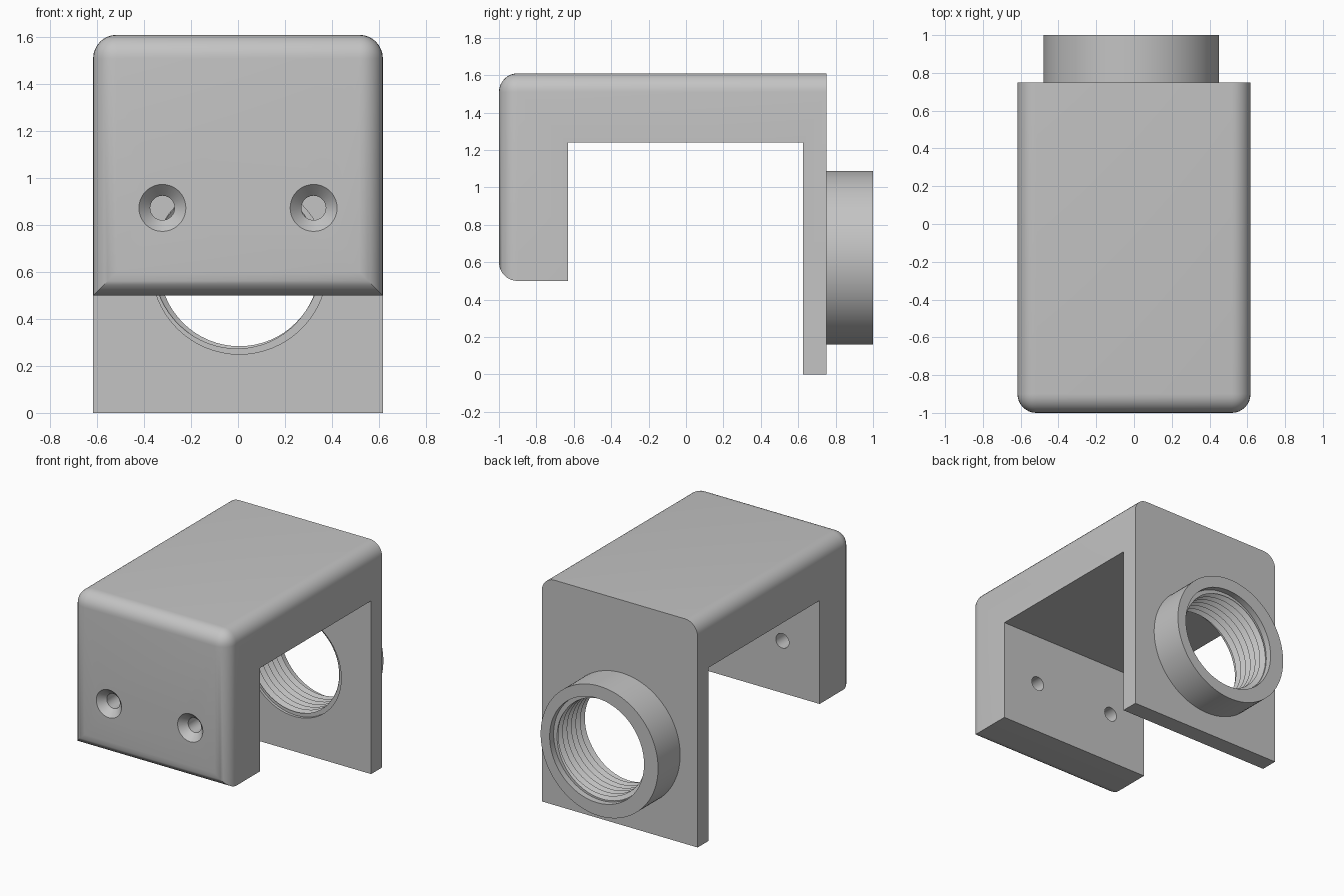
import bpy, bmesh, math
from mathutils import Vector

cube = bpy.data.objects.get("Cube")
if cube:
    bpy.data.objects.remove(cube, do_unlink=True)

grey = bpy.data.materials.new("plain grey")
grey.use_nodes = True
COLOUR = (0.55, 0.55, 0.55, 1)
grey.diffuse_color = COLOUR
grey.node_tree.nodes["Principled BSDF"].inputs["Base Color"].default_value = COLOUR

HALF_W, FRONT, BACK, TOP, LOW = 0.617, -1.0, 0.75, 1.61, 0.5
AXIS_Z = 0.624


def make_object(name, bm):
    bmesh.ops.recalc_face_normals(bm, faces=bm.faces[:])
    mesh = bpy.data.meshes.new(name)
    bm.to_mesh(mesh)
    bm.free()
    mesh.materials.append(grey)
    obj = bpy.data.objects.new(name, mesh)
    bpy.context.collection.objects.link(obj)
    return obj


def lathe(name, x, z, profile, sides):
    """Closed solid turned about the y axis from (y, radius) pairs."""
    bm = bmesh.new()
    rings = []
    for y, r in profile:
        angles = [2 * math.pi * j / sides for j in range(sides)]
        rings.append([bm.verts.new((x + r * math.cos(a), y, z + r * math.sin(a))) for a in angles])
    for low, high in zip(rings, rings[1:]):
        for j in range(sides):
            k = (j + 1) % sides
            bm.faces.new((low[j], low[k], high[k], high[j]))
    bm.faces.new(rings[0])
    bm.faces.new(rings[-1])
    return make_object(name, bm)


def combine(target, tool, operation):
    """Apply a boolean and discard the tool."""
    tool.hide_render = True
    mod = target.modifiers.new("combine", 'BOOLEAN')
    mod.operation, mod.object, mod.solver = operation, tool, 'EXACT'
    graph = bpy.context.evaluated_depsgraph_get()
    mesh = bpy.data.meshes.new_from_object(target.evaluated_get(graph))
    target.modifiers.clear()
    target.data = mesh
    bpy.data.objects.remove(tool, do_unlink=True)


def make_bracket():
    """Hooked side profile, extruded across x, outer edges rounded."""
    profile = [(FRONT, LOW), (-0.63, LOW), (-0.63, 1.24), (0.625, 1.24),
               (0.625, 0), (BACK, 0), (BACK, TOP), (FRONT, TOP)]
    bm = bmesh.new()
    side = bm.faces.new([bm.verts.new((-HALF_W, y, z)) for y, z in profile])
    grown = bmesh.ops.extrude_face_region(bm, geom=[side])["geom"]
    moved = [v for v in grown if isinstance(v, bmesh.types.BMVert)]
    bmesh.ops.translate(bm, verts=moved, vec=(2 * HALF_W, 0, 0))
    bmesh.ops.recalc_face_normals(bm, faces=bm.faces[:])

    def rounded(edge):
        a, b = (v.co for v in edge.verts)
        on_front = abs(a.y - FRONT) < 1e-4 and abs(b.y - FRONT) < 1e-4
        on_top = abs(a.z - TOP) < 1e-4 and abs(b.z - TOP) < 1e-4
        along_x = abs(a.x - b.x) > 1e-4
        return on_front or (on_top and not along_x)

    bmesh.ops.bevel(bm, geom=[e for e in bm.edges if rounded(e)], offset=0.1,
                    offset_type='OFFSET', segments=8, profile=0.5, affect='EDGES')
    return make_object("bracket_body", bm)


def make_thread(x, z, start, turns, pitch, crest, root, sides):
    """Helical screw solid: alternating rows climb one pitch per turn."""
    bm = bmesh.new()
    rows = []
    for i in range(2 * turns):
        row = []
        for j in range(sides):
            a = 2 * math.pi * j / sides
            r = root if i % 2 else crest
            y = start + pitch * (i / 2 + j / sides)
            row.append(bm.verts.new((x + r * math.cos(a), y, z + r * math.sin(a))))
        rows.append(row)
    for i in range(2 * turns - 1):
        for j in range(sides):
            if j < sides - 1:
                c, d = rows[i][j + 1], rows[i + 1][j + 1]
            elif i + 3 < 2 * turns:
                c, d = rows[i + 2][0], rows[i + 3][0]
            else:
                continue
            bm.faces.new((rows[i][j], c, d, rows[i + 1][j]))
    # Close both ends with fans
    middle = start + pitch * turns / 2
    hubs = [bm.verts.new((x, y, z)) for y in (start - pitch, start + pitch * (turns + 1))]
    for e in [e for e in bm.edges if e.is_boundary]:
        hub = hubs[0] if e.verts[0].co.y < middle else hubs[1]
        bm.faces.new((e.verts[0], e.verts[1], hub))
    return make_object("thread_cutter", bm)


body = make_bracket()

# Collar behind the back plate
collar = lathe("collar", -0.014, AXIS_Z, [(0.7, 0.465), (1.0, 0.465)], 96)
combine(body, collar, 'UNION')

# Threaded bore with a plain relief at each mouth
BORE_X = 0.006
combine(body, make_thread(BORE_X, AXIS_Z, 0.5, 13, 0.05, 0.34, 0.372, 64), 'DIFFERENCE')
for y0, y1 in ((0.5, 0.645), (0.955, 1.1)):
    relief = lathe("relief_cutter", BORE_X, AXIS_Z, [(y0, 0.374), (y1, 0.374)], 64)
    combine(body, relief, 'DIFFERENCE')

# Countersunk screw holes in the front block
for side in (-1, 1):
    screw = lathe("screw_cutter", 0.322 * side, 0.873,
                  [(-1.05, 0.148), (-0.95, 0.052), (-0.55, 0.052)], 40)
    combine(body, screw, 'DIFFERENCE')

# Smooth shading with sharp edges kept
bpy.ops.object.select_all(action='DESELECT')
body.select_set(True)
bpy.context.view_layer.objects.active = body
bpy.ops.object.shade_smooth_by_angle(angle=math.radians(30))
